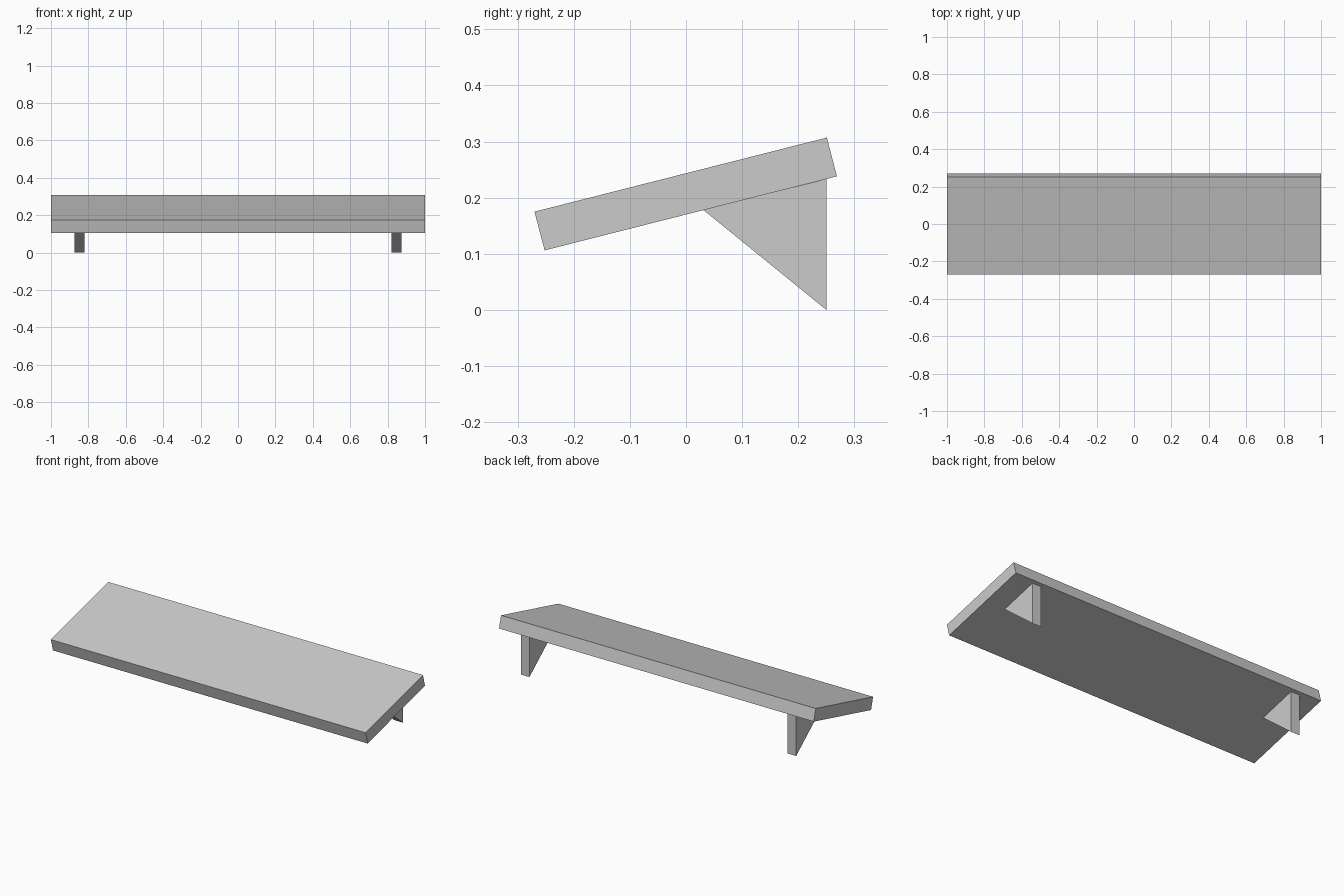
import bpy
import bmesh

cube = bpy.data.objects.get("Cube")
if cube:
    bpy.data.objects.remove(cube, do_unlink=True)

# Single plain grey material
grey = bpy.data.materials.new("light grey")
grey.use_nodes = True
colour = (0.6, 0.6, 0.6, 1)
grey.diffuse_color = colour
for node in grey.node_tree.nodes:
    if node.type == 'BSDF_PRINCIPLED':
        node.inputs["Base Color"].default_value = colour


def prism(name, profile, x_min, x_max):
    """Extrude a side profile of (y, z) points along x."""
    bm = bmesh.new()
    face = bm.faces.new([bm.verts.new((x_min, y, z)) for y, z in profile])
    result = bmesh.ops.extrude_face_region(bm, geom=[face])
    moved = [v for v in result["geom"] if isinstance(v, bmesh.types.BMVert)]
    bmesh.ops.translate(bm, verts=moved, vec=(x_max - x_min, 0, 0))
    bmesh.ops.recalc_face_normals(bm, faces=bm.faces[:])
    mesh = bpy.data.meshes.new(name)
    bm.to_mesh(mesh)
    bm.free()
    mesh.materials.append(grey)
    obj = bpy.data.objects.new(name, mesh)
    bpy.context.collection.objects.link(obj)
    return obj


# Tilted board
board = [(-0.27, 0.175), (-0.252, 0.106), (0.269, 0.238), (0.251, 0.307)]
prism("sloped_board", board, -1, 1)

# Triangular support under the rear edge at each end
support = [(0.031, 0.178), (0.25, 0), (0.25, 0.233)]
prism("left_support", support, 0.82, 0.875)
prism("right_support", support, -0.875, -0.82)
